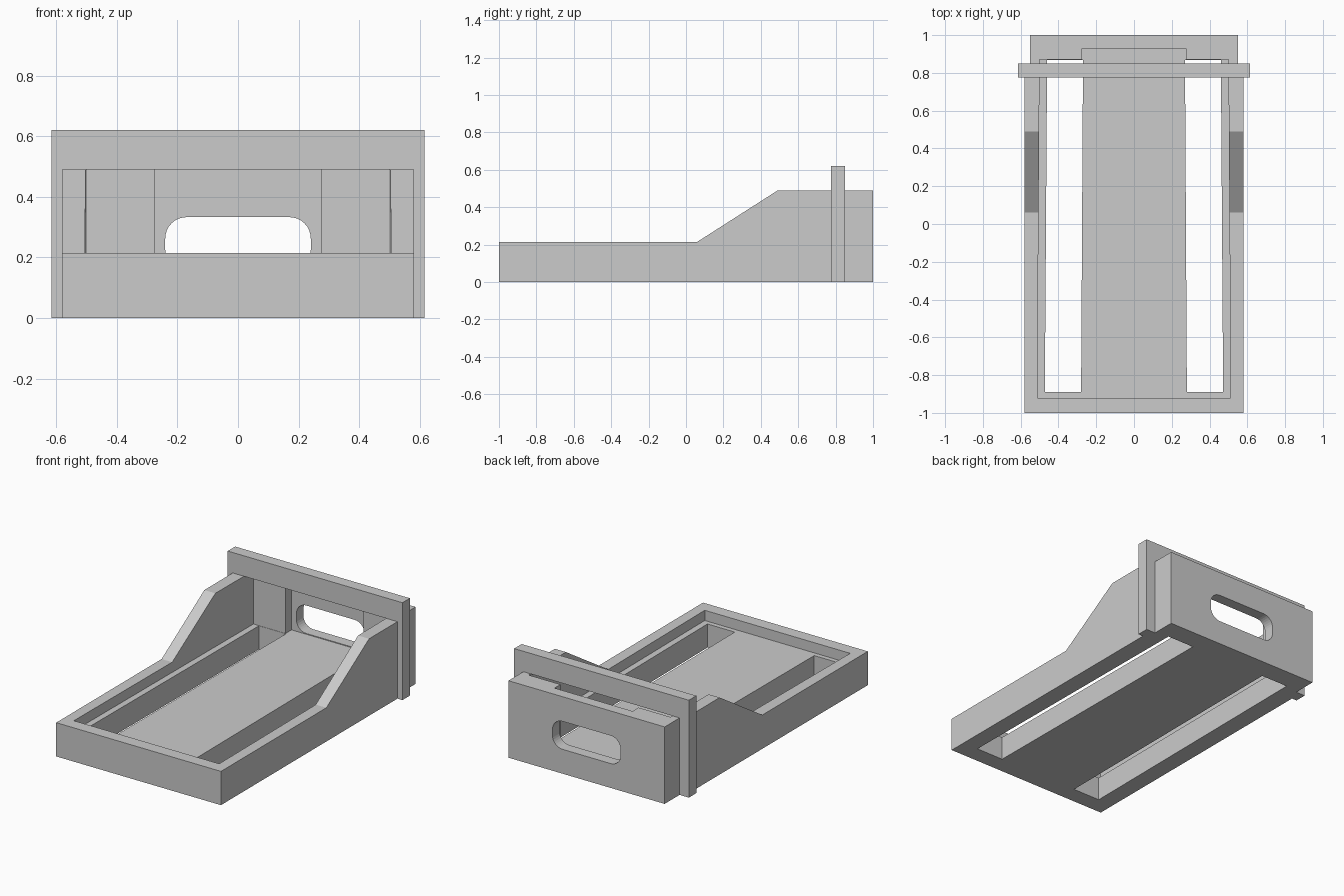
import bpy, bmesh, math
from mathutils import Vector

cube = bpy.data.objects.get("Cube")
if cube:
    bpy.data.objects.remove(cube, do_unlink=True)

grey = bpy.data.materials.new("light grey plastic")
grey.use_nodes = True
COLOUR = (0.6, 0.6, 0.6, 1)
grey.diffuse_color = COLOUR
for node in grey.node_tree.nodes:
    if node.type == 'BSDF_PRINCIPLED':
        node.inputs["Base Color"].default_value = COLOUR


def prism(name, points, axis, low, high):
    """Extrude a flat outline along one axis; the outline uses the other two."""
    bm = bmesh.new()
    verts = []
    for p in points:
        co = list(p)
        co.insert(axis, low)
        verts.append(bm.verts.new(co))
    face = bm.faces.new(verts)
    ext = bmesh.ops.extrude_face_region(bm, geom=[face])
    shift = Vector((0, 0, 0))
    shift[axis] = high - low
    bmesh.ops.translate(bm, vec=shift,
                        verts=[v for v in ext["geom"] if isinstance(v, bmesh.types.BMVert)])
    bmesh.ops.recalc_face_normals(bm, faces=bm.faces)
    mesh = bpy.data.meshes.new(name)
    bm.to_mesh(mesh)
    bm.free()
    mesh.materials.append(grey)
    obj = bpy.data.objects.new(name, mesh)
    bpy.context.collection.objects.link(obj)
    return obj


def mirrored(half):
    """Complete an outline that is symmetric about x = 0."""
    return half + [(-x, y) for x, y in reversed(half)]


def rounded_rect(half_width, bottom, top, radius, steps=8):
    corners = [(half_width, top, 0), (-half_width, top, 90),
               (-half_width, bottom, 180), (half_width, bottom, 270)]
    pts = []
    for x, z, start in corners:
        cx = x - math.copysign(radius, x)
        cz = z - radius if z == top else z + radius
        for i in range(steps + 1):
            a = math.radians(start + 90 * i / steps)
            pts.append((cx + radius * math.cos(a), cz + radius * math.sin(a)))
    return pts


FLOOR, RIM, WALL = 0.15, 0.215, 0.49

# Tray body: side profile with low rim, ramp and tall rear
tray = prism("tray_body", [(-1, 0), (1, 0), (1, WALL), (0.49, WALL), (0.06, RIM), (-1, RIM)],
             0, -0.58, 0.58)

# Cutters: stepped cavity, floor slots, rear side notches, hand hole
cavity = mirrored([(0.512, -0.92), (0.5, 0.87), (0.275, 0.87), (0.275, 0.93)])
cutters = [prism("cavity_cutter", cavity, 2, FLOOR, 0.8)]
for side in (-1, 1):
    slot = [(0.28 * side, -0.89), (0.472 * side, -0.89), (0.46 * side, 0.868), (0.27 * side, 0.868)]
    notch = [(0.55 * side, 0.85), (0.7 * side, 0.85), (0.7 * side, 1.1), (0.55 * side, 1.1)]
    cutters.append(prism("slot_cutter", slot, 2, -0.1, 0.3))
    cutters.append(prism("notch_cutter", notch, 2, -0.1, 0.8))
cutters.append(prism("hand_hole_cutter", rounded_rect(0.24, 0.155, 0.333, 0.07), 1, 0.9, 1.1))

for cutter in cutters:
    cutter.hide_render = True
    mod = tray.modifiers.new(cutter.name, 'BOOLEAN')
    mod.operation = 'DIFFERENCE'
    mod.solver = 'EXACT'
    mod.object = cutter

# Bake the cuts and discard the cutters
bpy.context.view_layer.update()
baked = bpy.data.meshes.new_from_object(tray.evaluated_get(bpy.context.evaluated_depsgraph_get()))
tray.modifiers.clear()
tray.data = baked
for cutter in cutters:
    bpy.data.objects.remove(cutter, do_unlink=True)

# Front flange: an arch around the rear of the tray
arch = mirrored([(0.58, WALL), (0.58, 0), (0.615, 0), (0.615, 0.62)])
prism("flange", arch, 1, 0.775, 0.85)
